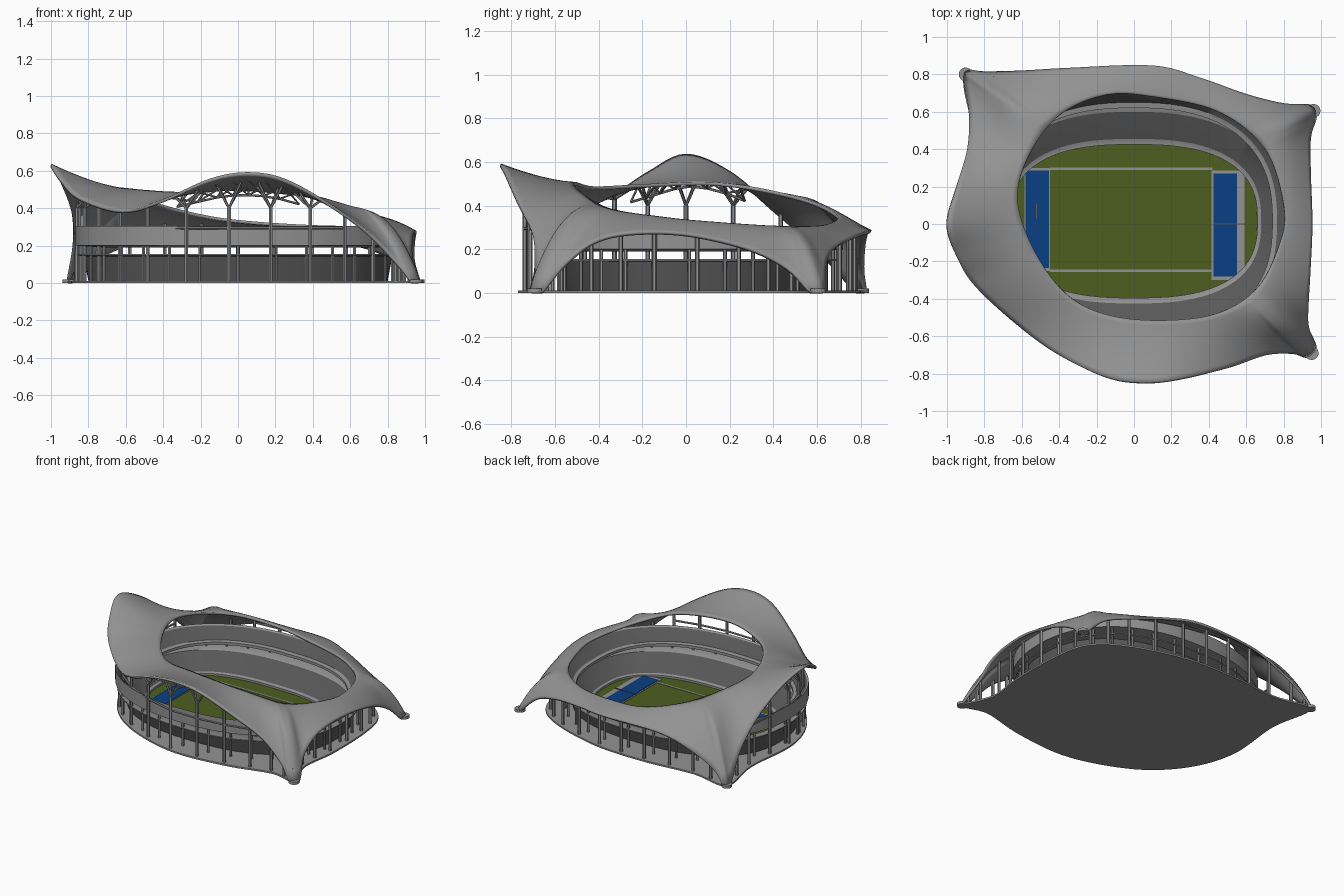
import bpy, bmesh, math
from mathutils import Vector, Matrix
from mathutils.bvhtree import BVHTree

if "Cube" in bpy.data.objects:
    bpy.data.objects.remove(bpy.data.objects["Cube"])


def material(name, rgb):
    m = bpy.data.materials.new(name)
    m.use_nodes = True
    m.diffuse_color = (*rgb, 1)
    m.node_tree.nodes["Principled BSDF"].inputs["Base Color"].default_value = (*rgb, 1)
    return m


GREY = material("shell grey", (.29, .29, .29))
DARK = material("seat dark grey", (.1, .1, .1))
GREEN = material("turf green", (.075, .112, .014))
BLUE = material("end zone blue", (.003, .05, .23))


def finish(name, bm, mats, smooth=False):
    me = bpy.data.meshes.new(name)
    bm.to_mesh(me)
    bm.free()
    ob = bpy.data.objects.new(name, me)
    bpy.context.collection.objects.link(ob)
    for m in mats:
        me.materials.append(m)
    if smooth:
        bpy.ops.object.select_all(action='DESELECT')
        ob.select_set(True)
        bpy.context.view_layer.objects.active = ob
        bpy.ops.object.shade_smooth_by_angle(angle=math.radians(35))
    return ob


def closed_curve(points, per):
    """Smooth closed curve through the points."""
    pts = [Vector(p) for p in points]
    n, out = len(pts), []
    for i in range(n):
        a, b, c, d = (pts[(i + k) % n] for k in (-1, 0, 1, 2))
        for j in range(per):
            t = j / per
            out.append(.5 * (2 * b + (c - a) * t + (2 * a - 5 * b + 4 * c - d) * t * t
                             + (3 * b - a - 3 * c + d) * t ** 3))
    return out


# Roof edges: outer rim with three feet, inner rim round the opening
outer = closed_curve([
    (.97, -.66, 0), (.93, -.55, .13), (.93, -.42, .23), (.94, -.25, .27), (.95, 0, .265), (.94, .28, .2),
    (.94, .46, .11), (.97, .57, 0), (.95, .63, 0), (.8, .64, .14), (.6, .69, .21), (.35, .78, .26),
    (.1, .845, .28), (-.35, .83, .27), (-.6, .815, .2), (-.8, .81, .1), (-.89, .82, 0), (-.91, .78, 0),
    (-.88, .6, .2), (-.89, .4, .38), (-.95, .2, .55), (-1, 0, .63), (-.95, -.17, .55),
    (-.85, -.33, .45), (-.62, -.54, .38), (-.4, -.7, .44), (-.15, -.82, .55), (.05, -.85, .585),
    (.25, -.83, .55), (.5, -.77, .41), (.7, -.7, .26), (.85, -.69, .1), (.93, -.71, 0)], 6)
inner = closed_curve([
    (-.62, .1, .5), (-.5, -.2, .49), (-.3, -.42, .48), (0, -.51, .5), (.4, -.49, .46), (.65, -.35, .38),
    (.78, -.1, .34), (.8, .1, .32), (.7, .4, .3), (.45, .6, .3), (.1, .68, .32), (-.15, .69, .35),
    (-.4, .58, .41), (-.57, .35, .47)], 120)
HUB = Vector((.08, .1, 0))


def bearing(p):
    return math.atan2(p.y - HUB.y, p.x - HUB.x)


inner_angles = [(bearing(p), p) for p in inner]
spokes = []
for p in outer:
    a = bearing(p)
    p.z = max(p.z, 0)
    q = min(inner_angles, key=lambda e: abs(math.remainder(e[0] - a, math.tau)))[1]
    spokes.append((q, p))
N = len(spokes)


def roof_point(i, t):
    q, p = spokes[i % N]
    power = 1.45 + max(0, 1 - p.z / .28)
    v = q.lerp(p, t)
    v.z = q.z + (p.z - q.z) * t ** power
    return v


# Roof shell
ROWS = 12
bm = bmesh.new()
grid = [[bm.verts.new(roof_point(i, j / ROWS)) for j in range(ROWS + 1)] for i in range(N)]
for i in range(N):
    for j in range(ROWS):
        k = (i + 1) % N
        bm.faces.new((grid[i][j], grid[i][j + 1], grid[k][j + 1], grid[k][j]))
bmesh.ops.recalc_face_normals(bm, faces=bm.faces)
roof_tree = BVHTree.FromBMesh(bm)
roof = finish("roof_shell", bm, [GREY], True)
mod = roof.modifiers.new("thickness", 'SOLIDIFY')
mod.thickness = .016
mod.offset = 0


def roof_height(x, y, default):
    hit = roof_tree.ray_cast(Vector((x, y, -.5)), Vector((0, 0, 1)))[0]
    return hit.z if hit else default


# Base slab: an oval drawn out to two of the feet
base = closed_curve([
    (.95, -.69, 0), (.87, -.45, 0), (.9, -.15, 0), (.89, .25, 0), (.82, .5, 0), (.6, .66, 0),
    (.2, .78, 0), (-.2, .8, 0), (-.6, .77, 0), (-.9, .8, 0), (-.86, .45, 0), (-.89, 0, 0),
    (-.77, -.34, 0), (-.5, -.6, 0), (-.05, -.76, 0), (.4, -.74, 0), (.75, -.66, 0)], 8)
bm = bmesh.new()
face = bm.faces.new([bm.verts.new(p) for p in base])
top = bmesh.ops.extrude_face_region(bm, geom=[face])["geom"]
bmesh.ops.translate(bm, verts=[g for g in top if isinstance(g, bmesh.types.BMVert)], vec=(0, 0, .012))
bmesh.ops.recalc_face_normals(bm, faces=bm.faces)
finish("base_slab", bm, [GREY])


def strut(bm, a, b, r, sides=6):
    a, b = Vector(a), Vector(b)
    d = b - a
    m = Matrix.Translation((a + b) / 2) @ d.to_track_quat('Z', 'Y').to_matrix().to_4x4()
    bmesh.ops.create_cone(bm, cap_ends=True, segments=sides, radius1=r, radius2=r, depth=d.length, matrix=m)


# Foot pads under the three roof legs
bm = bmesh.new()
for x, y in ((.95, -.69), (.96, .605), (-.9, .8)):
    strut(bm, (x, y, 0), (x, y, .02), .037, 16)
finish("foot_pads", bm, [GREY])


def oval(rx, ry, k, n):
    """Point on an oval that gets rounder as it grows."""
    a = math.tau * k / n
    c, s = math.cos(a), math.sin(a)
    e = 2 / (2.6 - 1.6 * (rx - .66))
    return math.copysign(abs(c) ** e, c) * rx, math.copysign(abs(s) ** e, s) * ry + .015


def tier(name, profile, dark):
    """Closed oval ring swept from a (rx, ry, z) profile, kept below the roof."""
    n, m = 96, len(profile)
    bm = bmesh.new()
    rings = []
    for rx, ry, z in profile:
        ring = []
        for k in range(n):
            x, y = oval(rx, ry, k, n)
            ring.append(bm.verts.new((x, y, min(z, roof_height(x, y, 1) - .02))))
        rings.append(ring)
    for j in range(m):
        for k in range(n):
            l = (k + 1) % n
            f = bm.faces.new((rings[j][k], rings[j][l], rings[(j + 1) % m][l], rings[(j + 1) % m][k]))
            f.material_index = int(j in dark)
    bmesh.ops.recalc_face_normals(bm, faces=bm.faces)
    finish(name, bm, [GREY, DARK], True)


# Seating bowl: a lower tier with a walkway round its rim, and an upper tier
tier("lower_tier", [(.66, .41, .012), (.66, .41, .045), (.68, .44, .048), (.8, .585, .15),
                    (.855, .69, .155), (.855, .69, .147), (.825, .61, .143), (.8, .575, .012)], {2, 6})
tier("upper_tier", [(.74, .605, .19), (.74, .605, .21), (.765, .635, .215), (.855, .695, .295),
                    (.87, .705, .305), (.87, .705, .2)], {2})

# Pitch
bm = bmesh.new()
bm.faces.new([bm.verts.new((*oval(.66, .41, k, 72), .03)) for k in range(72)])
finish("pitch", bm, [GREEN])


def plate(name, x0, x1, y0, y1, z, mat):
    bm = bmesh.new()
    m = Matrix.Translation(((x0 + x1) / 2, (y0 + y1) / 2, z)) @ Matrix.Diagonal((x1 - x0, y1 - y0, .004, 1))
    bmesh.ops.create_cube(bm, size=1, matrix=m)
    finish(name, bm, [mat])


# End zones and field borders
plate("right_border", -.585, -.45, -.25, .3, .031, GREY)
plate("right_end_zone", -.58, -.455, -.235, .285, .034, BLUE)
plate("left_border", .415, .59, -.3, .285, .031, GREY)
plate("left_end_zone", .425, .55, -.28, .27, .034, BLUE)
plate("left_divider", .43, .59, -.003, .003, .037, DARK)
plate("right_mark", -.525, -.518, .03, .11, .037, DARK)
for side, y in (("front", -.25), ("back", .295)):
    plate(side + "_sideline", -.45, .42, y - .007, y + .007, .031, GREY)

# Perimeter columns with branching heads and a ring beam
bm = bmesh.new()
cols = [p * .965 for p in base[::4]]
for i, p in enumerate(cols):
    h = roof_height(p.x, p.y, .3)
    trunk = min(h, .43) if h < .46 else .4
    strut(bm, (p.x, p.y, 0), (p.x, p.y, trunk), .011)
    q = cols[(i + 1) % len(cols)]
    if h > trunk + .02:
        for side in (cols[i - 1], q):
            for s in (.9, 1.0):
                e = p.lerp(side, .3) * s
                strut(bm, (p.x, p.y, trunk), (e.x, e.y, roof_height(e.x, e.y, h)), .007)
    if min(h, roof_height(q.x, q.y, .3)) > .29:
        strut(bm, (p.x, p.y, .295), (q.x, q.y, .295), .008)
finish("perimeter_columns", bm, [GREY], True)

# Short columns carrying the upper tier
bm = bmesh.new()
for k in range(32):
    x, y = oval(.84, .67, k, 32)
    strut(bm, (x, y, .01), (x, y, min(.24, roof_height(x, y, 1) - .02)), .009)
finish("tier_columns", bm, [GREY], True)

# Zigzag truss under the raised parts of the roof
bm = bmesh.new()
drop = Vector((0, 0, .06))
for i in range(0, N, 3):
    if min(spokes[i][1].z, spokes[(i + 3) % N][1].z) < .43:
        continue
    a, b = roof_point(i, .5) - drop, roof_point(i + 3, .5) - drop
    strut(bm, a, b, .006)
    strut(bm, a, roof_point(i, .15), .006)
    strut(bm, a, roof_point(i + 3, .3), .005)
    strut(bm, b, roof_point(i, .75), .005)
finish("roof_truss", bm, [GREY], True)
